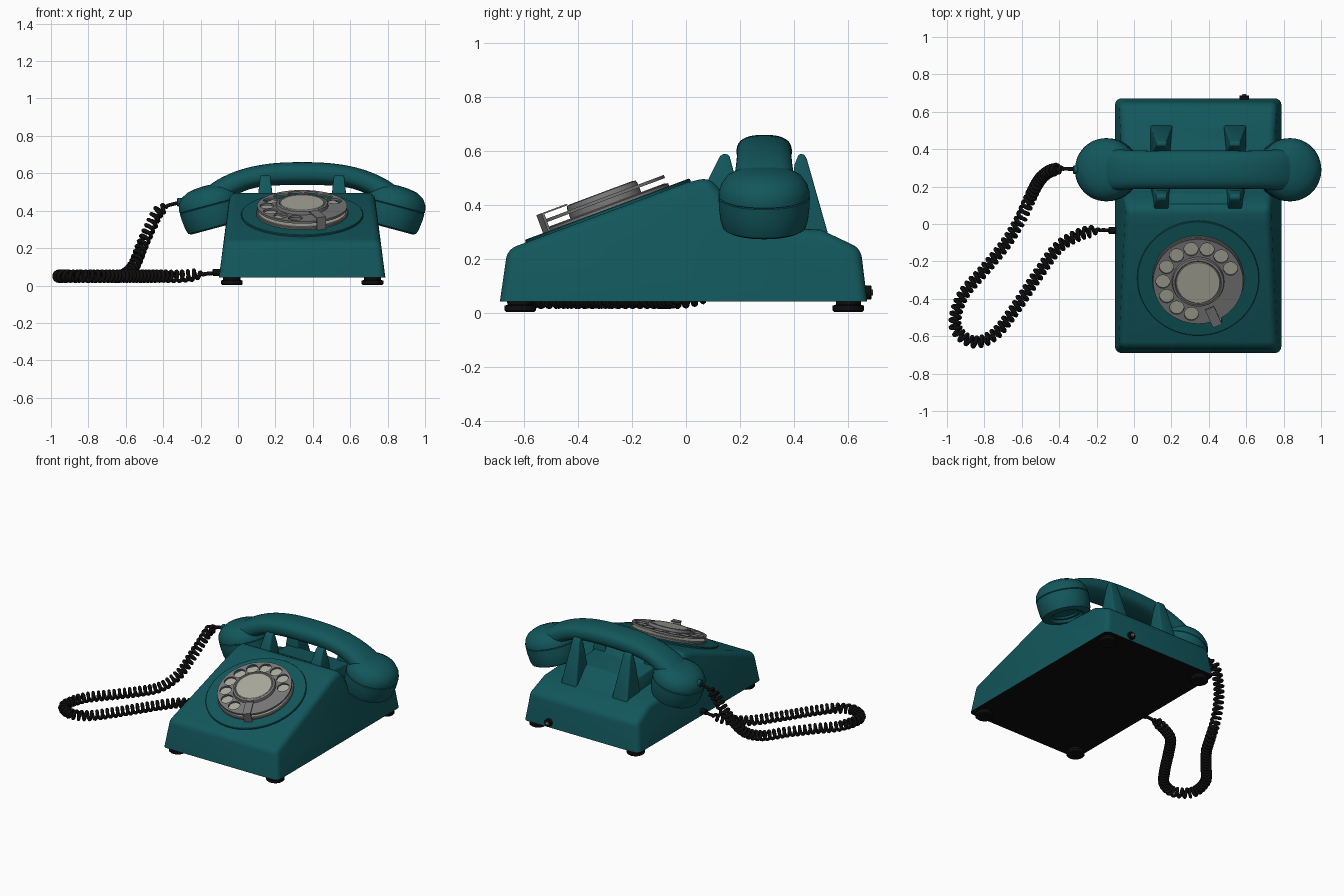
import bpy, bmesh, math
from mathutils import Matrix, Vector

if "Cube" in bpy.data.objects:
    bpy.data.objects.remove(bpy.data.objects["Cube"])

CX, HY = 0.343, 0.29          # centre of the phone, depth of the handset


def material(name, rgb):
    m = bpy.data.materials.new(name)
    m.diffuse_color = (*rgb, 1)
    m.use_nodes = True
    m.node_tree.nodes["Principled BSDF"].inputs["Base Color"].default_value = m.diffuse_color
    return m


TEAL = material("teal_plastic", (0.006, 0.095, 0.107))
BLACK = material("black_rubber", (0.004, 0.004, 0.004))
GREY = material("dial_grey", (0.19, 0.19, 0.19))
CREAM = material("dial_cream", (0.40, 0.40, 0.34))


def smooth(ob, angle=35):
    bpy.ops.object.select_all(action='DESELECT')
    ob.select_set(True)
    bpy.context.view_layer.objects.active = ob
    bpy.ops.object.shade_smooth_by_angle(angle=math.radians(angle))
    return ob


def finish(name, bm, mat, matrix=Matrix(), angle=35):
    bmesh.ops.remove_doubles(bm, verts=bm.verts, dist=1e-5)
    bmesh.ops.recalc_face_normals(bm, faces=bm.faces)
    me = bpy.data.meshes.new(name)
    bm.to_mesh(me)
    bm.free()
    ob = bpy.data.objects.new(name, me)
    bpy.context.collection.objects.link(ob)
    me.materials.append(mat)
    ob.matrix_world = matrix
    return smooth(ob, angle)


def skin(bm, rings):
    for a, b in zip(rings, rings[1:]):
        for i in range(len(a)):
            j = (i + 1) % len(a)
            bm.faces.new((a[i], a[j], b[j], b[i]))


def lathe(name, profile, mat, matrix=Matrix(), n=48):
    """Turn (radius, height) points round the local z axis."""
    bm = bmesh.new()
    rings = [[bm.verts.new((r * math.cos(math.tau * i / n), r * math.sin(math.tau * i / n), z))
              for i in range(n)] for r, z in profile]
    skin(bm, rings)
    bmesh.ops.dissolve_degenerate(bm, edges=bm.edges, dist=1e-6)
    return finish(name, bm, mat, matrix)


def disc(name, r, z0, z1, mat, matrix=Matrix(), n=48, c=0.003):
    return lathe(name, [(0, z0), (r, z0), (r, z1 - c), (r - c, z1), (0, z1)], mat, matrix, n)


def prism(name, profile, half, mat, bevel, matrix=Matrix(), floor=-9, segs=3):
    """Extrude a (y, z) profile across x; half(z) gives the half width."""
    bm = bmesh.new()
    sides = [[bm.verts.new((s * half(z), y, z)) for y, z in profile] for s in (-1, 1)]
    skin(bm, sides)
    for s in sides:
        bm.faces.new(s)
    bmesh.ops.recalc_face_normals(bm, faces=bm.faces)
    if bevel:
        edges = [e for e in bm.edges if e.calc_face_angle() > 0.4
                 and max(v.co.z for v in e.verts) > floor]
        bmesh.ops.bevel(bm, geom=edges, offset=bevel, segments=segs, profile=0.5,
                        affect='EDGES', clamp_overlap=True)
    return finish(name, bm, mat, matrix)


# Body shell with sloping front, ridge, low saddle and rear box; black underside
shell = [(-0.69, 0.042), (-0.662, 0.235), (0.0, 0.482), (0.085, 0.502), (0.14, 0.44),
         (0.19, 0.325), (0.50, 0.308), (0.648, 0.238), (0.672, 0.042)]
body = prism("body", shell, lambda z: 0.445 - (z - 0.042) * 0.13, TEAL, 0.035,
             Matrix.Translation((CX, 0, 0)), floor=0.05, segs=4)
body.data.materials.append(BLACK)
for p in body.data.polygons:
    if p.normal.z < -0.9:
        p.material_index = 1

# Cradle pedestal and its four prongs
prism("cradle_pedestal", [(0.07, 0.30), (0.10, 0.48), (0.16, 0.46), (0.19, 0.41), (0.40, 0.40),
                          (0.525, 0.29)], lambda z: 0.25 - (z - 0.3) * 0.15, TEAL, 0.01,
      Matrix.Translation((CX, 0, 0)))
front = [(0.07, 0.38), (0.083, 0.495), (0.125, 0.58), (0.14, 0.59), (0.16, 0.585), (0.178, 0.52), (0.20, 0.36)]
rear = [(0.53, 0.28), (0.448, 0.57), (0.437, 0.588), (0.418, 0.588), (0.403, 0.55), (0.392, 0.48), (0.375, 0.30)]
for sx, side in ((-1, "left"), (1, "right")):
    for prof, end in ((front, "front"), (rear, "rear")):
        prism(f"cradle_prong_{end}_{side}", prof, lambda z: 0.027 + (0.59 - z) * 0.11, TEAL,
              0.007, Matrix.Translation((CX + sx * 0.197, 0, 0)))

# Feet in two steps
for x in (-0.376, 0.376):
    for y in (-0.615, 0.602):
        lathe("foot", [(0, 0.003), (0.052, 0.003), (0.058, 0.009), (0.058, 0.026), (0.046, 0.03),
                       (0.046, 0.05), (0, 0.05)], BLACK, Matrix.Translation((CX + x, y, 0)), 32)

# Dial: everything is stacked along the normal of the sloping face
DIAL = Matrix.Translation((CX, -0.288, 0.373)) @ Matrix.Rotation(math.radians(20.5), 4, 'X')
disc("dial_surround", 0.326, -0.02, 0.012, TEAL, DIAL, 64)
disc("dial_base", 0.245, 0.005, 0.024, GREY, DIAL, 64)
disc("number_plate", 0.236, 0.02, 0.027, CREAM, DIAL, 64, 0.001)
lathe("dial_hub", [(0, 0.02), (0.14, 0.02), (0.14, 0.06), (0.136, 0.074), (0.124, 0.077),
                   (0.119, 0.072), (0, 0.072)], GREY, DIAL)
disc("dial_centre", 0.118, 0.068, 0.076, CREAM, DIAL)

# Finger wheel: filled outline with ten holes
cu = bpy.data.curves.new("finger_wheel", 'CURVE')
cu.dimensions, cu.fill_mode, cu.extrude = '2D', 'BOTH', 0.006


def circle(cx, cy, r, n):
    s = cu.splines.new('POLY')
    s.points.add(n - 1)
    for i, p in enumerate(s.points):
        a = math.tau * i / n
        p.co = (cx + r * math.cos(a), cy + r * math.sin(a), 0, 1)
    s.use_cyclic_u = True


circle(0, 0, 0.241, 72)
for i in range(10):
    a = math.radians(23 + 26.2 * i)
    circle(0.188 * math.cos(a), 0.188 * math.sin(a), 0.038, 24)
wheel = bpy.data.objects.new("finger_wheel", cu)
bpy.context.collection.objects.link(wheel)
cu.materials.append(GREY)
wheel.matrix_world = DIAL @ Matrix.Translation((0, 0, 0.051))
bpy.ops.object.select_all(action='DESELECT')
wheel.select_set(True)
bpy.context.view_layer.objects.active = wheel
bpy.ops.object.convert(target='MESH')
smooth(bpy.context.object)

# Bent finger stop reaching over the wheel
prism("finger_stop", [(0.255, 0.01), (0.265, 0.01), (0.265, 0.083), (0.155, 0.083), (0.155, 0.077),
                      (0.255, 0.077)], lambda z: 0.026, GREY, 0,
      DIAL @ Matrix.Rotation(math.radians(-157), 4, 'Z'))

# Handset grip: rounded sections lofted along an arch
half_path = [(0.0, 0.60, 0.104, 0.062), (0.15, 0.597, 0.104, 0.061), (0.28, 0.579, 0.102, 0.057),
             (0.38, 0.540, 0.106, 0.060), (0.46, 0.488, 0.115, 0.066), (0.52, 0.43, 0.105, 0.06)]
path = [(-u, z, a, b) for u, z, a, b in half_path[:0:-1]] + half_path
bm = bmesh.new()
rings = []
for i, (u, z, ry, rz) in enumerate(path):
    p, q = path[max(i - 1, 0)], path[min(i + 1, len(path) - 1)]
    t = Vector((q[0] - p[0], 0, q[1] - p[1])).normalized()
    up = Vector((-t.z, 0, t.x))
    ring = []
    for k in range(20):
        c, s = math.cos(math.tau * k / 20), math.sin(math.tau * k / 20)
        e = lambda v: math.copysign(abs(v) ** 0.8, v)
        ring.append(bm.verts.new(Vector((CX + u, HY, z)) + Vector((0, ry * e(c), 0)) + up * rz * e(s)))
    rings.append(ring)
skin(bm, rings)
bm.faces.new(rings[0])
bm.faces.new(rings[-1])
grip = finish("handset_grip", bm, TEAL, angle=80)
grip.modifiers.new("soften", 'SUBSURF').levels = 2
grip.modifiers["soften"].render_levels = 2

# Earpiece and mouthpiece: tilted domed cups with a seam and recessed face
cup = [(0, 0.03), (0.075, 0.03), (0.08, 0.018), (0.1, 0.018), (0.108, 0.0), (0.138, 0.0), (0.153, 0.008),
       (0.162, 0.035), (0.168, 0.085), (0.169, 0.122), (0.165, 0.125), (0.169, 0.128), (0.168, 0.145),
       (0.161, 0.17), (0.14, 0.2), (0.1, 0.222), (0.05, 0.231), (0, 0.233)]
for s, name in ((-1, "earpiece"), (1, "mouthpiece")):
    lathe(name, cup, TEAL, Matrix.Translation((CX + s * 0.459, HY, 0.308))
          @ Matrix.Rotation(math.radians(15 * s), 4, 'Y'))

# Coiled cord: helix wound round a smooth path with straight ends
ctrl = [Vector(p) for p in (
    (-0.09, -0.035, 0.07), (-0.20, -0.035, 0.06), (-0.30, -0.06, 0.05), (-0.41, -0.13, 0.05),
    (-0.52, -0.28, 0.05), (-0.64, -0.46, 0.05), (-0.745, -0.59, 0.05), (-0.86, -0.63, 0.05),
    (-0.955, -0.55, 0.05), (-0.92, -0.39, 0.05), (-0.80, -0.245, 0.05), (-0.69, -0.11, 0.05),
    (-0.61, 0.02, 0.055), (-0.555, 0.14, 0.11), (-0.515, 0.22, 0.21), (-0.47, 0.27, 0.31),
    (-0.41, 0.293, 0.41), (-0.29, 0.293, 0.45))]
dense = []
ext = [2 * ctrl[0] - ctrl[1]] + ctrl + [2 * ctrl[-1] - ctrl[-2]]
for a, b, c, d in zip(ext, ext[1:], ext[2:], ext[3:]):
    for k in range(60):
        t = k / 60
        dense.append(0.5 * (2 * b + (c - a) * t + (2 * a - 5 * b + 4 * c - d) * t * t
                            + (3 * b - a - 3 * c + d) * t ** 3))
dense.append(ctrl[-1])
dist = [0.0]
for a, b in zip(dense, dense[1:]):
    dist.append(dist[-1] + (b - a).length)
total, pitch, per_turn = dist[-1], 0.034, 14
pts, j = [], 0
count = int(total / pitch * per_turn)
for i in range(count + 1):
    s = total * i / count
    while j < len(dist) - 2 and dist[j + 1] < s:
        j += 1
    f = (s - dist[j]) / (dist[j + 1] - dist[j])
    t = (dense[j + 1] - dense[j]).normalized()
    side = t.cross(Vector((0, 0, 1))).normalized()
    up = side.cross(t)
    r = 0.026 * max(0, min(1, (s - 0.09) / 0.05, (total - 0.09 - s) / 0.04))
    a = math.tau * s / pitch
    pts.append(dense[j].lerp(dense[j + 1], f) + side * r * math.cos(a) + up * r * math.sin(a))
bm = bmesh.new()
rings = []
for i, p in enumerate(pts):
    t = (pts[min(i + 1, count)] - pts[max(i - 1, 0)]).normalized()
    if i == 0:
        n = t.cross(Vector((0, 0, 1))).normalized()
    n = (n - t * n.dot(t)).normalized()
    b = t.cross(n)
    rings.append([bm.verts.new(p + 0.0105 * (n * math.cos(math.tau * k / 8) + b * math.sin(math.tau * k / 8)))
                  for k in range(8)])
skin(bm, rings)
finish("coiled_cord", bm, BLACK, angle=80)

# Cord boots and rear line socket
sideways = Matrix.Rotation(math.radians(-90), 4, 'Y')
disc("body_cord_boot", 0.019, 0, 0.055, BLACK, Matrix.Translation((-0.08, -0.035, 0.07)) @ sideways, 20)
disc("handset_cord_boot", 0.022, 0, 0.055, TEAL, Matrix.Translation((-0.27, HY, 0.445)) @ sideways, 20)
back = Matrix.Translation((0.59, 0.64, 0.075)) @ Matrix.Rotation(math.radians(-90), 4, 'X')
disc("line_socket", 0.026, 0, 0.048, BLACK, back, 24)
disc("line_socket_pin", 0.012, 0.04, 0.054, GREY, back, 16)
